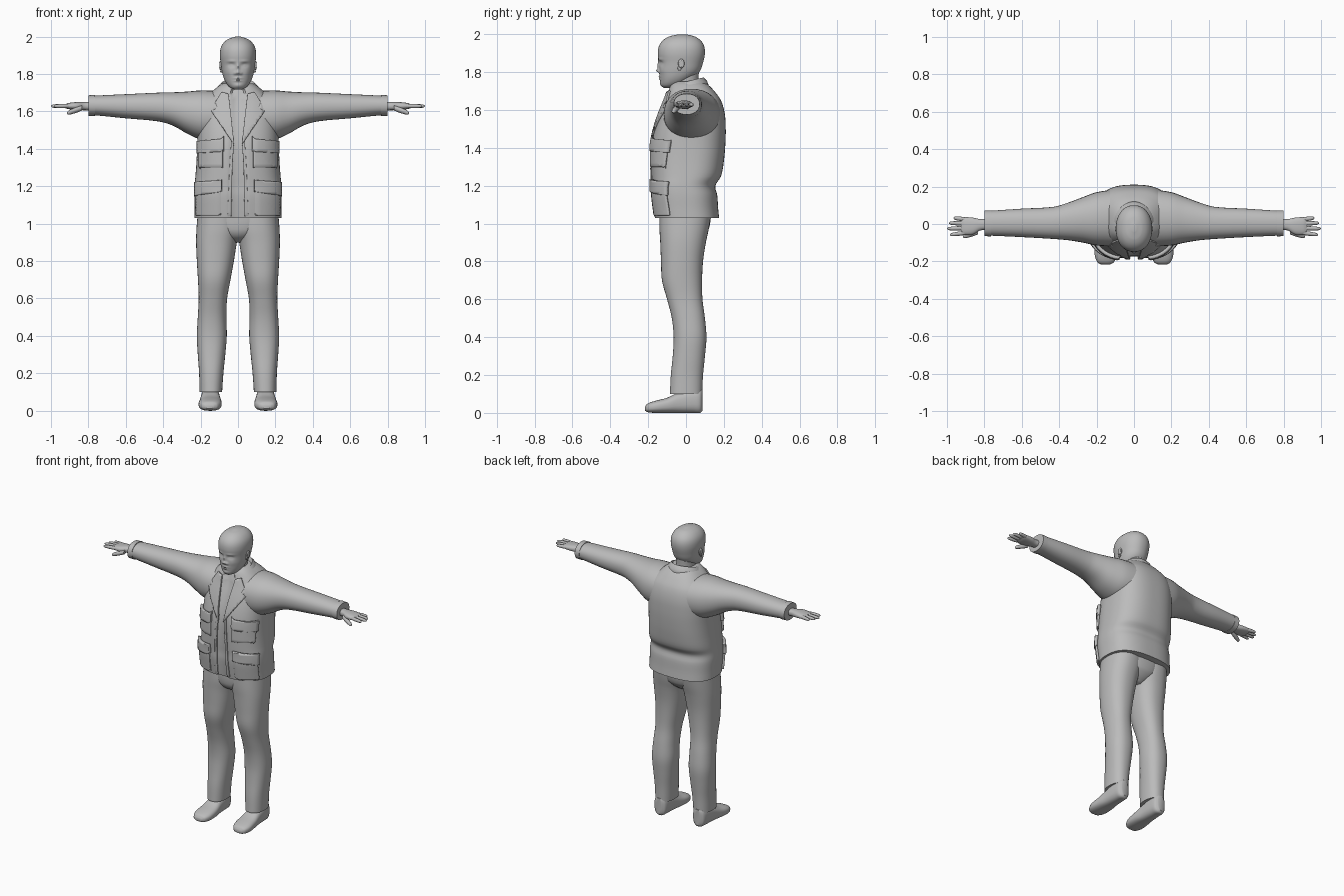
import bpy, bmesh, math
from mathutils import Vector
from mathutils.bvhtree import BVHTree

if "Cube" in bpy.data.objects:
    bpy.data.objects.remove(bpy.data.objects["Cube"])

grey = bpy.data.materials.new("plain grey")
grey.use_nodes = True
COLOUR = (0.5, 0.5, 0.5, 1)
grey.diffuse_color = COLOUR
grey.node_tree.nodes["Principled BSDF"].inputs["Base Color"].default_value = COLOUR


def finish(bm, name, mirror=False, thick=0.0, angle=40):
    """Turn a bmesh into a shaded object with its modifiers."""
    me = bpy.data.meshes.new(name)
    bm.to_mesh(me)
    bm.free()
    ob = bpy.data.objects.new(name, me)
    bpy.context.collection.objects.link(ob)
    me.materials.append(grey)
    if mirror:
        ob.modifiers.new("mirror", "MIRROR").use_clip = False
    if thick:
        mod = ob.modifiers.new("thickness", "SOLIDIFY")
        mod.thickness, mod.offset = thick, 1
    bpy.ops.object.select_all(action="DESELECT")
    ob.select_set(True)
    bpy.context.view_layer.objects.active = ob
    bpy.ops.object.shade_smooth_by_angle(angle=math.radians(angle))
    return ob


def smooth_rows(rows, steps):
    """Cubic interpolation between the given sections."""
    out = []
    slope = []
    for i in range(len(rows)):
        p, q = rows[max(i - 1, 0)], rows[min(i + 1, len(rows) - 1)]
        slope.append([(b - a) / (q[0] - p[0]) for a, b in zip(p, q)])
    for i in range(len(rows) - 1):
        h = rows[i + 1][0] - rows[i][0]
        for s in range(steps):
            u = s / steps
            a, b = u * u * (3 - 2 * u), u * (1 - u) ** 2 * h
            c = u * u * (u - 1) * h
            out.append([p * (1 - a) + q * a + m * b + n * c for p, q, m, n in
                        zip(rows[i], rows[i + 1], slope[i], slope[i + 1])])
    return out + [list(rows[-1])]


def loft(rows, axis="z", power=2.0, segs=32, steps=4):
    """Rows are (position, a_min, a_max, b_min, b_max) along the axis."""
    bm = bmesh.new()
    rings = []
    for t, a0, a1, b0, b1 in smooth_rows(rows, steps):
        ring = []
        for k in range(segs):
            ang = math.tau * k / segs
            c, s = math.cos(ang), math.sin(ang)
            a = (a0 + a1) / 2 + (a1 - a0) / 2 * math.copysign(abs(c) ** (2 / power), c)
            b = (b0 + b1) / 2 + (b1 - b0) / 2 * math.copysign(abs(s) ** (2 / power), s)
            ring.append(bm.verts.new({"x": (t, a, b), "y": (a, t, b), "z": (a, b, t)}[axis]))
        rings.append(ring)
    for r, q in zip(rings, rings[1:]):
        for k in range(segs):
            n = (k + 1) % segs
            bm.faces.new((r[k], r[n], q[n], q[k]))
    bm.faces.new(rings[0])
    bm.faces.new(rings[-1])
    bmesh.ops.recalc_face_normals(bm, faces=bm.faces)
    return bm


def centred(rows):
    """Rows (z, half_width, y_min, y_max) to symmetric sections."""
    return [(z, -w, w, y0, y1) for z, w, y0, y1 in rows]


# Jacket body with a slightly sunken shirt strip in front
jacket = loft(centred([
    (1.03, .232, -.165, .175), (1.08, .232, -.172, .17), (1.15, .234, -.18, .165),
    (1.2, .232, -.18, .155), (1.25, .228, -.183, .185), (1.33, .222, -.185, .2),
    (1.42, .218, -.182, .208), (1.5, .216, -.166, .21), (1.58, .21, -.14, .205),
    (1.65, .19, -.112, .185), (1.7, .145, -.095, .15), (1.735, .105, -.08, .115),
    (1.75, .08, -.06, .09)]), power=2.6, segs=96)
torso = BVHTree.FromBMesh(jacket)
for v in jacket.verts:
    if abs(v.co.x) < .035 and v.co.y < 0:
        v.co.y += .012
finish(jacket, "jacket_body")


def plate(name, outline, thick):
    """Mirrored cloth panel laid over the front of the jacket."""
    bm = bmesh.new()
    bm.faces.new([bm.verts.new((x, 0, z)) for x, z in outline])
    bmesh.ops.triangulate(bm, faces=bm.faces)
    for i in range(120):
        for co, no in (((i * .015, 0, 0), (1, 0, 0)), ((0, 0, i * .015), (0, 0, 1))):
            bmesh.ops.bisect_plane(bm, geom=bm.verts[:] + bm.edges[:] + bm.faces[:],
                                   plane_co=co, plane_no=no)
    for v in bm.verts:
        hit = torso.ray_cast(Vector((v.co.x, -1, v.co.z)), Vector((0, 1, 0)))[0]
        if hit:
            v.co.y = hit.y + .002
    bm.normal_update()
    bmesh.ops.reverse_faces(bm, faces=[f for f in bm.faces if f.normal.y > 0])
    finish(bm, name, True, thick)


plate("lapels", [(.02, 1.42), (.075, 1.5), (.14, 1.6), (.105, 1.612), (.118, 1.645),
                 (.085, 1.7), (.05, 1.69), (.035, 1.56)], .012)
plate("front_edges", [(.035, 1.035), (.055, 1.035), (.045, 1.3), (.035, 1.46), (.02, 1.46), (.03, 1.3)], .007)
plate("chest_pockets", [(.08, 1.29), (.2, 1.29), (.2, 1.4), (.08, 1.4)], .014)
plate("chest_pocket_flaps", [(.075, 1.385), (.205, 1.375), (.205, 1.44), (.075, 1.45)], .02)
plate("hip_pockets", [(.09, 1.045), (.215, 1.045), (.215, 1.18), (.09, 1.18)], .014)
plate("hip_pocket_flaps", [(.085, 1.17), (.218, 1.15), (.218, 1.22), (.085, 1.235)], .02)

# Folded collar, open and dropping at the front
collar = bmesh.new()
grid = []
for i in range(41):
    ang = math.radians(-150 + 7.5 * i)
    w = abs(i / 20 - 1) ** 2
    row = []
    for r, z in ((.078, 1.71), (.08, 1.75), (.088, 1.765), (.1, 1.75), (.118, 1.705)):
        row.append(collar.verts.new((r * math.sin(ang), .005 + r * math.cos(ang) * (1 - .1 * w), z - .06 * w)))
    grid.append(row)
for p, q in zip(grid, grid[1:]):
    for k in range(4):
        collar.faces.new((p[k], p[k + 1], q[k + 1], q[k]))
bmesh.ops.recalc_face_normals(collar, faces=collar.faces)
finish(collar, "collar", thick=.007)

# Sleeves and cuffs
sleeve = [(.1, -.12, .185, 1.44, 1.71), (.2, -.115, .17, 1.45, 1.712), (.27, -.1, .145, 1.48, 1.706),
          (.35, -.087, .115, 1.525, 1.702), (.43, -.08, .092, 1.547, 1.7), (.6, -.07, .082, 1.563, 1.692),
          (.75, -.063, .072, 1.578, 1.685), (.79, -.062, .07, 1.58, 1.682)]
finish(loft(sleeve, "x", 2.2), "sleeves", True)
finish(loft([(.765, -.066, .073, 1.575, 1.688), (.8, -.065, .072, 1.576, 1.686)], "x", 2.2), "cuffs", True)

# Hands
finish(loft([(.77, -.032, .03, 1.605, 1.65), (.82, -.034, .026, 1.606, 1.65), (.86, -.056, .034, 1.607, 1.65),
             (.905, -.058, .036, 1.612, 1.645), (.925, -.05, .03, 1.618, 1.638)], "x", 2.4, 24), "palms", True)


def digit(name, start, end, r):
    rows = []
    for u, k in ((0, .9), (.3, 1), (.7, .9), (.92, .65), (1, .15)):
        x, y, z = Vector(start).lerp(Vector(end), u)
        rows.append((x, y - r * k, y + r * k, z - r * k, z + r * k))
    finish(loft(rows, "x", 2, 12, 3), name, True)


for label, y, tip, y_tip in (("index", -.047, .985, -.058), ("middle", -.022, 1, -.025),
                             ("ring", .003, .99, .005), ("little", .025, .965, .032)):
    digit(label + "_fingers", (.9, y, 1.629), (tip, y_tip, 1.628), .0115)
digit("thumbs", (.835, -.042, 1.618), (.915, -.068, 1.59), .015)

# Trousers
leg = [(.1, .085, .205, -.085, .085), (.2, .078, .208, -.08, .09), (.3, .068, .215, -.07, .1),
       (.4, .06, .22, -.065, .108), (.5, .062, .215, -.075, .1), (.6, .058, .21, -.1, .087),
       (.7, .04, .214, -.127, .085), (.8, .022, .22, -.132, .09), (.9, .006, .224, -.136, .105),
       (.97, -.01, .222, -.14, .12), (1.06, -.01, .215, -.14, .135)]
finish(loft(leg, power=2.3, segs=40), "trouser_legs", True)
finish(loft(centred([(.9, .04, -.07, .05), (.93, .09, -.115, .09), (.97, .15, -.135, .12),
                     (1.06, .2, -.14, .135)]), power=2.4), "trouser_seat")

# Shoes
finish(loft([(-.217, .13, .175, .012, .032), (-.205, .108, .195, .004, .048), (-.165, .09, .21, 0, .063),
             (-.1, .088, .207, 0, .08), (-.04, .095, .2, 0, .108), (.04, .1, .195, 0, .13),
             (.075, .107, .188, 0, .13), (.088, .125, .17, .012, .12)], "y", 2.6), "shoes", True)

# Neck and head, with the features raised or sunk from the face
finish(loft(centred([(1.66, .07, -.075, .08), (1.7, .062, -.075, .075), (1.75, .06, -.075, .066),
                     (1.8, .062, -.07, .068)])), "neck")
head = loft(centred([
    (1.716, .018, -.118, -.08), (1.73, .045, -.13, -.03), (1.76, .068, -.137, .025),
    (1.8, .083, -.141, .07), (1.85, .091, -.143, .09), (1.9, .097, -.149, .1),
    (1.94, .092, -.142, .095), (1.97, .074, -.12, .075), (1.99, .046, -.085, .043),
    (2, .012, -.04, 0)]), power=2.15, segs=128, steps=9)
features = [  # x, z, width, height, outward amount
    (0, 1.808, .012, .009, .016), (0, 1.835, .008, .022, .009), (.016, 1.803, .008, .007, .007),
    (.035, 1.848, .018, .011, -.01), (.036, 1.846, .011, .006, .005), (.036, 1.868, .024, .006, .004),
    (0, 1.777, .02, .005, .006), (0, 1.764, .017, .005, .006), (0, 1.7705, .024, .002, -.004),
    (0, 1.738, .022, .011, .005), (.05, 1.81, .02, .02, .003)]
for v in head.verts:
    if v.co.y < -.04:
        for x, z, w, h, amount in features:
            u, q = (abs(v.co.x) - x) / w, (v.co.z - z) / h
            v.co.y -= amount * math.exp(-u * u - q * q)
finish(head, "head", angle=60)

# Ears: an outer shell and a lobe
for name, centre, size in (("ear_shells", (.094, -.025, 1.846), (.009, .017, .024)),
                           ("ear_lobes", (.09, -.034, 1.822), (.008, .01, .014))):
    ear = bmesh.new()
    bmesh.ops.create_uvsphere(ear, u_segments=20, v_segments=12, radius=1)
    for v in ear.verts:
        dent = .6 if v.co.x > .75 else 1
        v.co = [c + s * p for c, s, p in zip(centre, size, (v.co.x * dent, v.co.y, v.co.z))]
    finish(ear, name, True)
